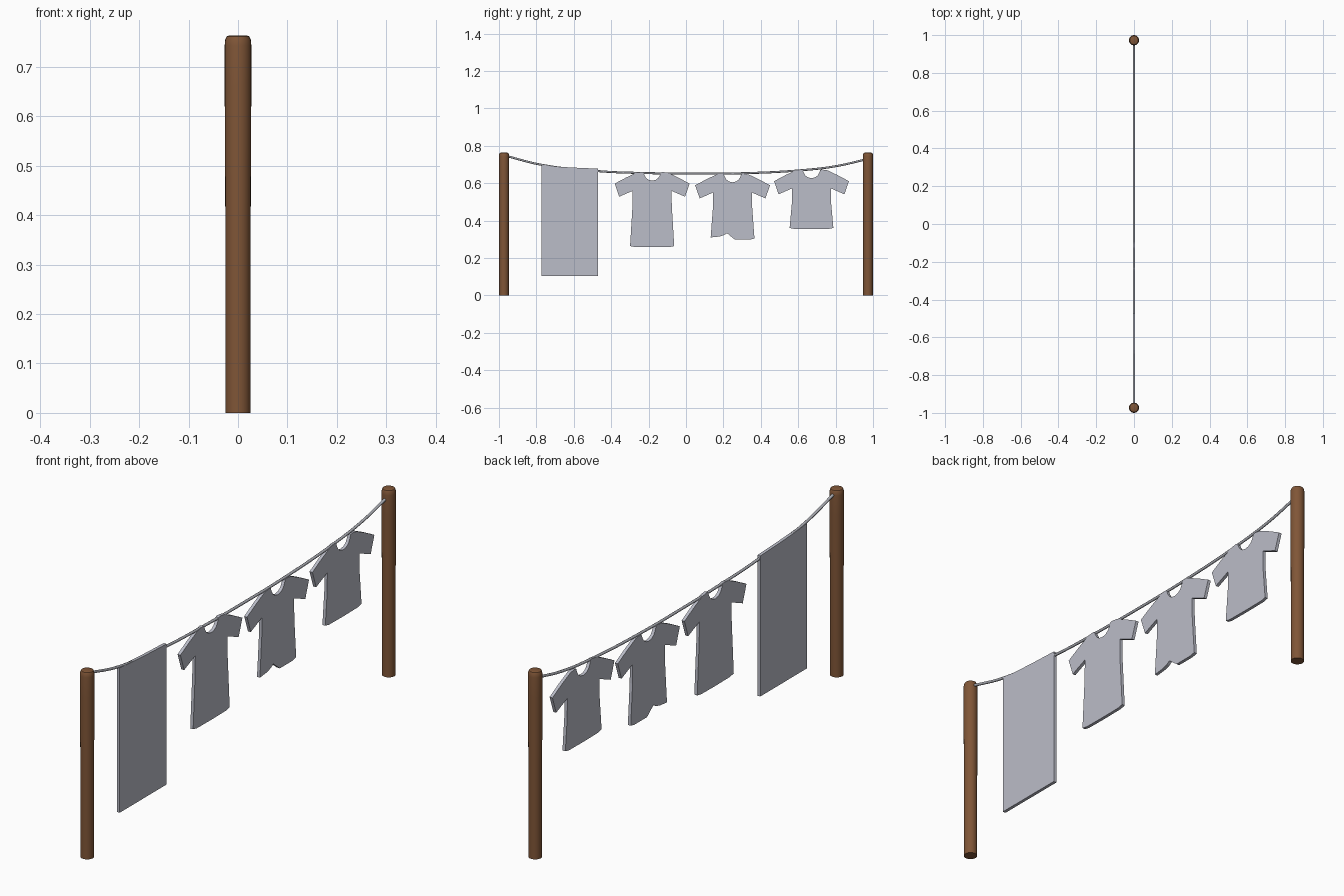
import bpy, bmesh, math

if "Cube" in bpy.data.objects:
    bpy.data.objects.remove(bpy.data.objects["Cube"])


def material(name, col):
    m = bpy.data.materials.new(name)
    m.diffuse_color = (*col, 1)
    m.use_nodes = True
    m.node_tree.nodes["Principled BSDF"].inputs["Base Color"].default_value = m.diffuse_color
    return m


WOOD = material("brown wood", (0.215, 0.092, 0.038))
CLOTH = material("grey cloth", (0.50, 0.51, 0.58))
ROPE = material("grey rope", (0.42, 0.43, 0.47))
THICK = 0.013


def finish(bm, name, mat):
    bmesh.ops.recalc_face_normals(bm, faces=bm.faces)
    me = bpy.data.meshes.new(name)
    bm.to_mesh(me)
    bm.free()
    ob = bpy.data.objects.new(name, me)
    me.materials.append(mat)
    bpy.context.collection.objects.link(ob)
    return ob


def smooth(ob):
    bpy.ops.object.select_all(action='DESELECT')
    ob.select_set(True)
    bpy.context.view_layer.objects.active = ob
    bpy.ops.object.shade_smooth_by_angle(angle=math.radians(35))


def lathe(name, y, profile, mat, n=24):
    bm = bmesh.new()
    rings = [[bm.verts.new((r * math.cos(2 * math.pi * i / n),
                            y + r * math.sin(2 * math.pi * i / n), z))
              for i in range(n)] for r, z in profile]
    for a, b in zip(rings, rings[1:]):
        for i in range(n):
            j = (i + 1) % n
            bm.faces.new((a[i], a[j], b[j], b[i]))
    bm.faces.new(rings[0])
    bm.faces.new(rings[-1])
    smooth(finish(bm, name, mat))


def sheet(name, outline):
    """Flat cloth in the YZ plane, extruded through its thickness."""
    bm = bmesh.new()
    f = bm.faces.new([bm.verts.new((-THICK / 2, y, z)) for y, z in outline])
    ext = bmesh.ops.extrude_face_region(bm, geom=[f], use_keep_orig=True)
    for v in ext["geom"]:
        if isinstance(v, bmesh.types.BMVert):
            v.co.x += THICK
    finish(bm, name, CLOTH)


# Two posts with rounded tops
post = [(0.0255, 0), (0.0257, 0.4), (0.027, 0.66), (0.027, 0.743),
        (0.0258, 0.755), (0.0225, 0.7615), (0.019, 0.763)]
lathe("front_post", -0.973, post, WOOD)
lathe("back_post", 0.973, post, WOOD)

# Sagging rope
path = [(-0.965, 0.747), (-0.775, 0.699), (-0.46, 0.664), (-0.2, 0.654), (0.05, 0.651),
        (0.289, 0.653), (0.61, 0.669), (0.80, 0.691), (0.965, 0.728)]
cu = bpy.data.curves.new("rope", 'CURVE')
cu.dimensions = '3D'
cu.bevel_depth = 0.0055
cu.bevel_resolution = 2
cu.use_fill_caps = True
sp = cu.splines.new('BEZIER')
sp.bezier_points.add(len(path) - 1)
for p, (y, z) in zip(sp.bezier_points, path):
    p.co = (0, y, z)
    p.handle_left_type = p.handle_right_type = 'AUTO'
cu.materials.append(ROPE)
rope = bpy.data.objects.new("rope", cu)
bpy.context.collection.objects.link(rope)

# Towel
sheet("towel", [(-0.773, 0.104), (-0.47, 0.104), (-0.47, 0.678), (-0.57, 0.682),
                (-0.68, 0.688), (-0.773, 0.696)])


def shirt(name, cy, top, hem_z, hem_half, notch=None):
    """Mirrored half outline; hem is hung below the given shoulder height."""
    neck = [(0.043 * math.sin(a), top - 0.006 - 0.04 * math.cos(a))
            for a in (math.radians(d) for d in (0, 25, 50, 75))]
    half = neck + [(0.047, top - 0.002), (0.056, top), (0.085, top - 0.004),
                   (0.14, top - 0.03), (0.2, top - 0.062), (0.176, top - 0.132),
                   (0.104, top - 0.101), (0.105, top - 0.18), (hem_half, hem_z + 0.006),
                   (hem_half * 0.8, hem_z + 0.001)]
    left = [(-y, z) for y, z in reversed(half[1:])]
    bottom = notch or [(0, hem_z)]
    if notch:  # lifted hem on one side
        left = [(-hem_half, hem_z + 0.012)] + left[2:]
    sheet(name, [(cy + y, z) for y, z in half + bottom + left])


shirt("long_shirt", -0.181, 0.660, 0.258, 0.118)
shirt("notched_shirt", 0.249, 0.651, 0.298, 0.117,
      [(0.012, 0.299), (-0.012, 0.318), (-0.03, 0.333), (-0.045, 0.323), (-0.07, 0.315)])
shirt("short_shirt", 0.671, 0.673, 0.355, 0.117)
